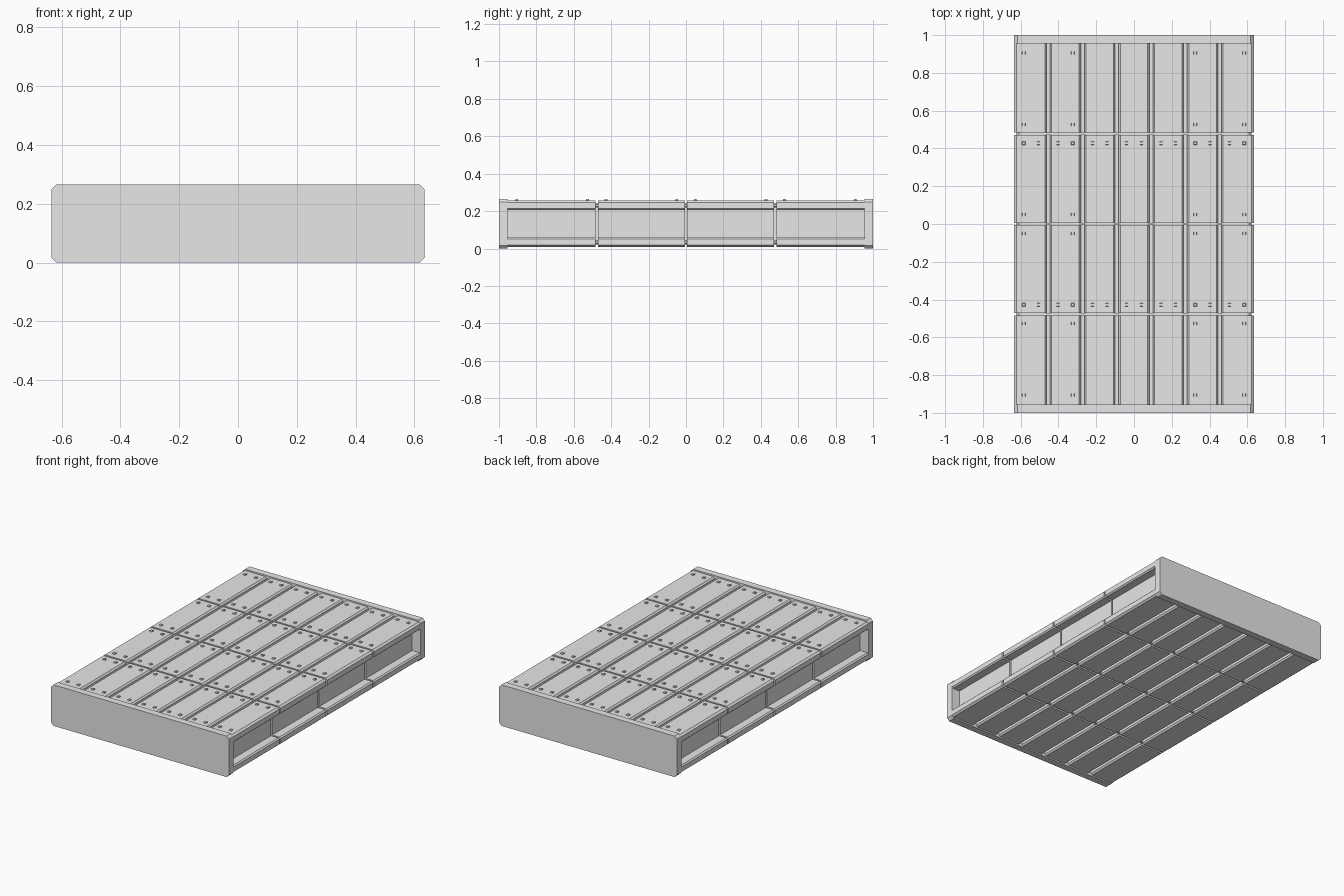
import bpy, bmesh

if "Cube" in bpy.data.objects:
    bpy.data.objects.remove(bpy.data.objects["Cube"], do_unlink=True)

HALF_W, HEIGHT = 0.635, 0.265
MID = HEIGHT / 2
PITCH = 2 * HALF_W / 7        # width of one deck panel
END = 0.955                   # inner face of the end plates
MODULE = END / 2              # length of one module
GAP = 0.012                   # seam between modules
TOP = 0.124                   # deck height above the middle

grey = bpy.data.materials.new("light grey")
grey.use_nodes = True
grey.diffuse_color = (0.8, 0.8, 0.8, 1)
grey.node_tree.nodes["Principled BSDF"].inputs["Base Color"].default_value = (0.8, 0.8, 0.8, 1)


def finish(name, bm):
    bmesh.ops.recalc_face_normals(bm, faces=bm.faces)
    mesh = bpy.data.meshes.new(name)
    bm.to_mesh(mesh)
    bm.free()
    mesh.materials.append(grey)
    obj = bpy.data.objects.new(name, mesh)
    bpy.context.collection.objects.link(obj)
    return obj


def extrude_profile(name, quarter, y0, y1):
    """Mirror a quarter outline (x, height from middle) and extrude it along y."""
    right = quarter + [(x, -z) for x, z in reversed(quarter)]
    outline = right + [(-x, z) for x, z in reversed(right)]
    bm = bmesh.new()
    face = bm.faces.new([bm.verts.new((x, y0, MID + z)) for x, z in outline])
    new = bmesh.ops.extrude_face_region(bm, geom=[face], use_keep_orig=True)["geom"]
    verts = [v for v in new if isinstance(v, bmesh.types.BMVert)]
    bmesh.ops.translate(bm, verts=verts, vec=(0, y1 - y0, 0))
    return finish(name, bm)


def side_outline(inset):
    """Flange edge and recessed web, pulled in by an inset."""
    edge = HALF_W - 0.001 - inset
    return [(edge - 0.012, TOP - inset), (edge, TOP - 0.01 - inset),
            (edge, 0.082 + inset), (edge - 0.008, 0.074 + inset),
            (0.575 - inset, 0.074 + inset)]


# Module outline: chamfered lengthwise grooves, then the flanged side
module_outline = []
for i in range(3):
    c = (i + 0.5) * PITCH
    module_outline += [(c - 0.018, TOP), (c - 0.009, TOP - 0.01), (c - 0.009, TOP - 0.028),
                       (c + 0.009, TOP - 0.028), (c + 0.009, TOP - 0.01), (c + 0.018, TOP)]
module_outline += side_outline(0)

# Four modules
for i in range(4):
    y0 = -END + i * MODULE
    extrude_profile(f"deck_module_{i + 1}", module_outline,
                    y0 + (GAP / 2 if i > 0 else 0),
                    y0 + MODULE - (GAP / 2 if i < 3 else 0))

# Recessed fillers in the seams
for i in (-1, 0, 1):
    extrude_profile(f"seam_filler_{i + 2}", side_outline(0.012),
                    i * MODULE - GAP / 2, i * MODULE + GAP / 2)

# End plates with chamfered corners
plate = [(HALF_W - 0.017, MID), (HALF_W, MID - 0.017)]
extrude_profile("front_end_plate", plate, -1, -END)
extrude_profile("back_end_plate", plate, END, 1)

# Square bolt heads, four per panel and module
bm = bmesh.new()
for m in range(4):
    for p in range(-3, 4):
        for sx in (-1, 1):
            for sy in (-1, 1):
                x = p * PITCH + sx * 0.039
                y = -END + (m + 0.5) * MODULE + sy * 0.189
                head = bmesh.ops.create_cube(bm, size=1)["verts"]
                for v in head:
                    s = 0.015 if v.co.z > 0 else 0.019
                    v.co = (x + v.co.x * s, y + v.co.y * s, MID + TOP + v.co.z * 0.014)
finish("bolt_heads", bm)
